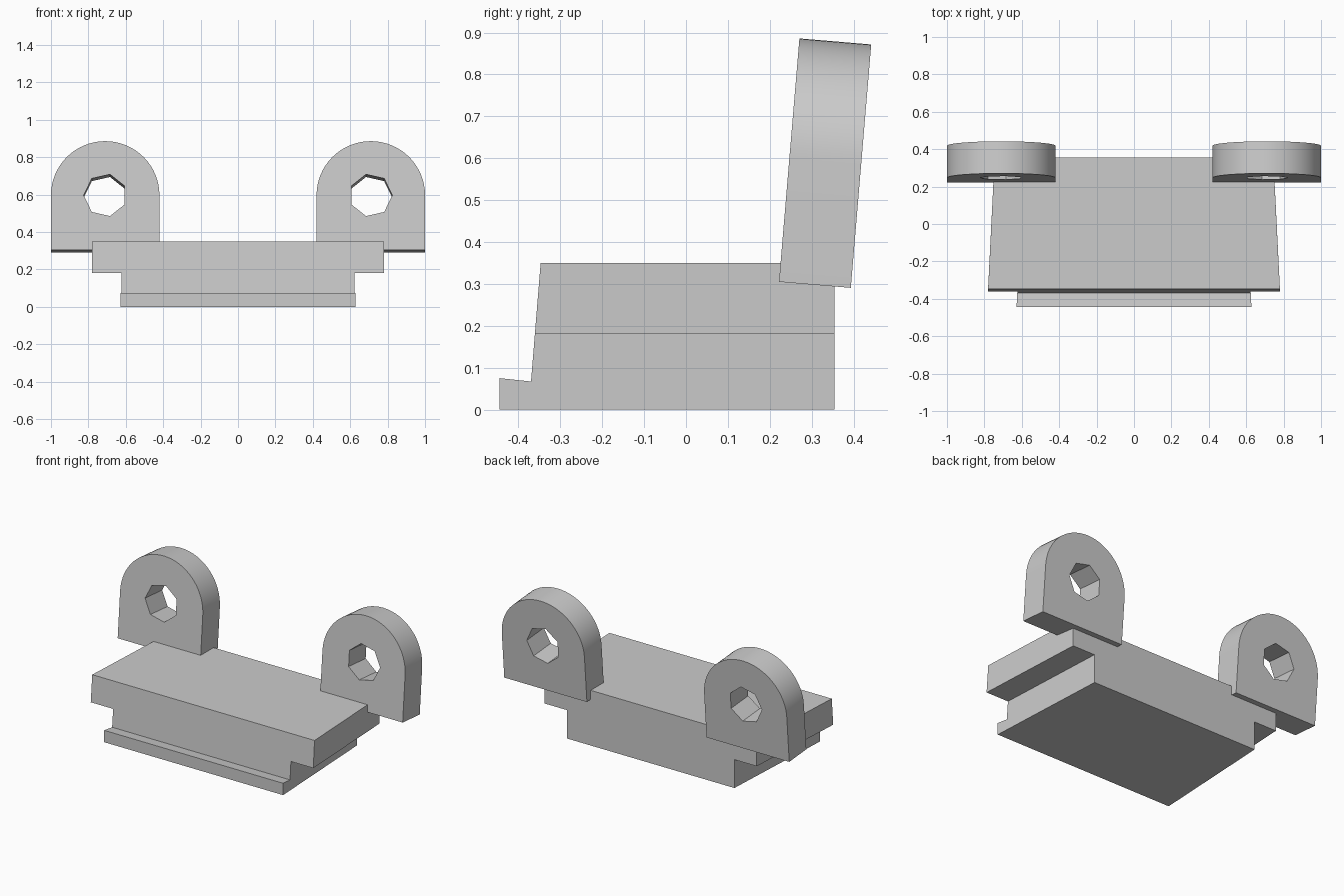
import bpy, bmesh, math
from mathutils import Matrix, Vector

if "Cube" in bpy.data.objects:
    bpy.data.objects.remove(bpy.data.objects["Cube"])

grey = bpy.data.materials.new("light grey")
grey.diffuse_color = (0.6, 0.6, 0.6, 1)
grey.use_nodes = True
grey.node_tree.nodes["Principled BSDF"].inputs["Base Color"].default_value = grey.diffuse_color


def prism(name, ends):
    """Closed solid between two matching loops of 3D points; several pairs allowed."""
    bm = bmesh.new()
    for loop_a, loop_b in ends:
        a = [bm.verts.new(p) for p in loop_a]
        b = [bm.verts.new(p) for p in loop_b]
        bm.faces.new(a)
        bm.faces.new(b[::-1])
        for i in range(len(a)):
            j = (i + 1) % len(a)
            bm.faces.new((a[j], a[i], b[i], b[j]))
    bmesh.ops.recalc_face_normals(bm, faces=bm.faces)
    mesh = bpy.data.meshes.new(name)
    bm.to_mesh(mesh)
    bm.free()
    mesh.materials.append(grey)
    ob = bpy.data.objects.new(name, mesh)
    bpy.context.collection.objects.link(ob)
    return ob


def cut(ob, cutter):
    """Subtract the cutter, then throw it away."""
    mod = ob.modifiers.new("cut", 'BOOLEAN')
    mod.operation = 'DIFFERENCE'
    mod.solver = 'EXACT'
    mod.object = cutter
    bpy.ops.object.select_all(action='DESELECT')
    bpy.context.view_layer.objects.active = ob
    ob.select_set(True)
    bpy.ops.object.modifier_apply(modifier=mod.name)
    bpy.data.objects.remove(cutter)


# Body: side profile with a front lip, narrowing slightly towards the back
TAPER = 0.05


def half_width(y, front):
    return front - TAPER * (y + 0.445)


profile = [(-0.445, 0), (-0.445, 0.075), (-0.37, 0.067),
           (-0.347, 0.35), (0.355, 0.35), (0.355, 0)]
body = prism("body", [[[(s * half_width(y, 0.785), y, z) for y, z in profile]
                       for s in (-1, 1)]])

# Undercut on both sides leaves the wider top slab
ends = []
for s in (-1, 1):
    ends.append([[(s * x, y, z) for x, z in
                  ((half_width(y, 0.628), -0.5), (half_width(y, 0.628), 0.18),
                   (1.5, 0.18), (1.5, -0.5))] for y in (-1, 1)])
cut(body, prism("side_cutter", ends))

# Lugs: round-topped plates leaning back, each with a seven-sided hole
R, RISE, THICK = 0.29, 0.293, 0.172
outline = [(-R, 0), (R, 0)] + [(R * math.cos(math.pi * i / 32),
                               RISE + R * math.sin(math.pi * i / 32)) for i in range(33)]
hole = [(0.115 * math.cos(math.tau * i / 7),
         RISE + 0.115 * math.sin(math.tau * i / 7)) for i in range(7)]
lean = Matrix.Translation((0, 0.222, 0.305)) @ Matrix.Rotation(math.radians(-4.8), 4, 'X')


def plate(name, points, s, y0, y1):
    return prism(name, [[[lean @ Vector((s * (0.71 + x), y, z)) for x, z in points]
                         for y in (y0, y1)]])


# the first arc point repeats no corner: drop the zero-length edge if RISE were 0
for side, s in (("left", -1), ("right", 1)):
    lug = plate(side + "_lug", outline, s, 0, THICK)
    cut(lug, plate("hole_cutter", hole, s, -0.1, THICK + 0.1))
    bpy.ops.object.shade_smooth_by_angle(angle=math.radians(30))
